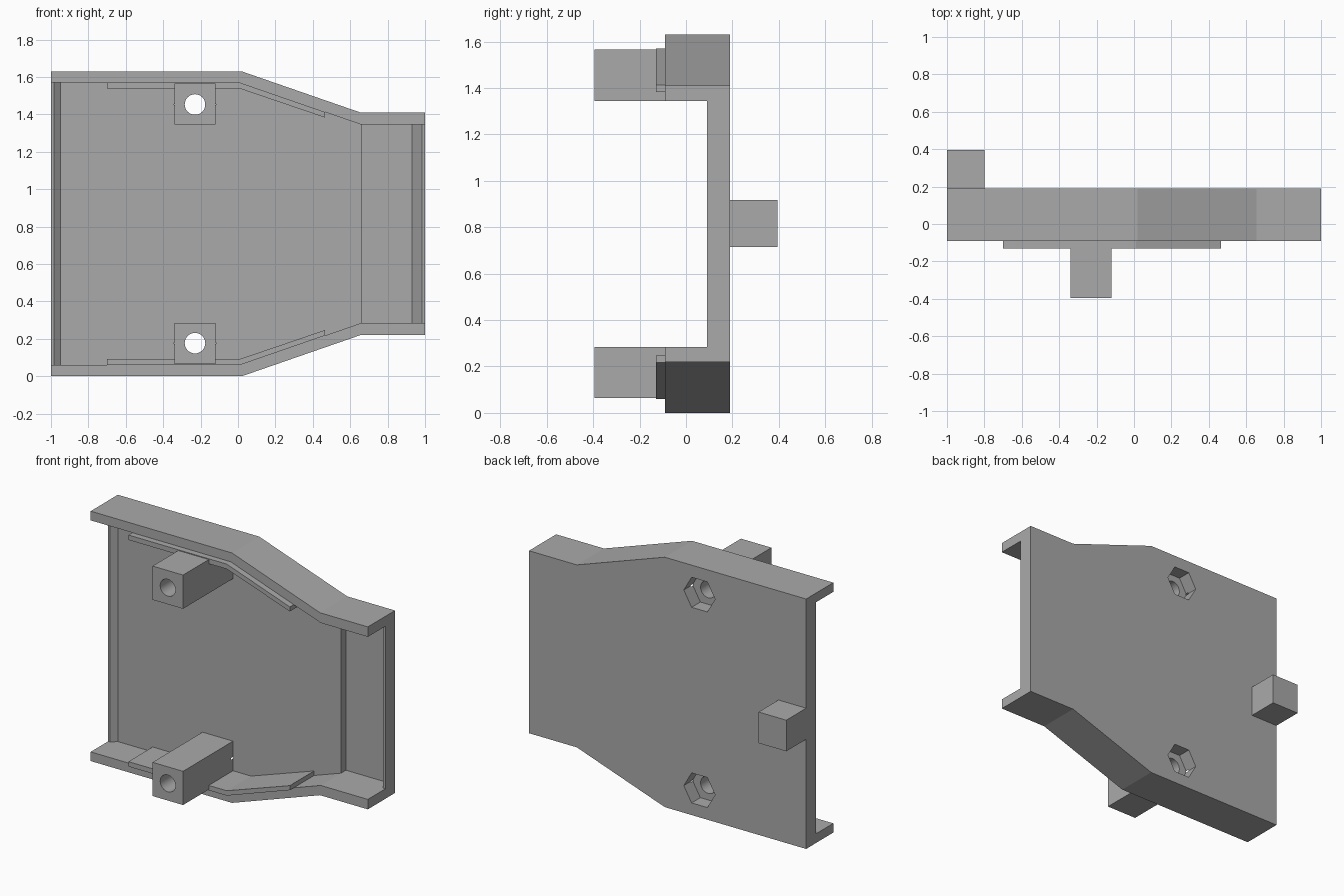
import bpy, bmesh
from math import cos, sin, pi, radians

if "Cube" in bpy.data.objects:
    bpy.data.objects.remove(bpy.data.objects["Cube"], do_unlink=True)

HEIGHT = 1.63
MID = HEIGHT / 2

grey = bpy.data.materials.new("plain grey")
grey.use_nodes = True
grey.diffuse_color = (0.4, 0.4, 0.4, 1)
grey.node_tree.nodes["Principled BSDF"].inputs["Base Color"].default_value = grey.diffuse_color


def prism(name, points, lo, hi, axis="Y"):
    """Extrude a flat outline: (x, z) along Y or (x, y) along Z."""
    bm = bmesh.new()
    place = (lambda p, t: (p[0], t, p[1])) if axis == "Y" else (lambda p, t: (p[0], p[1], t))
    ends = [[bm.verts.new(place(p, t)) for p in points] for t in (lo, hi)]
    bm.faces.new(ends[0])
    bm.faces.new(ends[1][::-1])
    n = len(points)
    for i in range(n):
        j = (i + 1) % n
        bm.faces.new((ends[0][j], ends[0][i], ends[1][i], ends[1][j]))
    bmesh.ops.recalc_face_normals(bm, faces=bm.faces)
    mesh = bpy.data.meshes.new(name)
    bm.to_mesh(mesh)
    bm.free()
    mesh.materials.append(grey)
    obj = bpy.data.objects.new(name, mesh)
    bpy.context.collection.objects.link(obj)
    return obj


def rect(x0, x1, z0, z1):
    return [(x0, z0), (x1, z0), (x1, z1), (x0, z1)]


def ring(x, z, radius, sides):
    return [(x + radius * cos(2 * pi * i / sides), z + radius * sin(2 * pi * i / sides))
            for i in range(sides)]


def activate(obj):
    bpy.ops.object.select_all(action="DESELECT")
    obj.select_set(True)
    bpy.context.view_layer.objects.active = obj


def boolean(obj, tool, operation="DIFFERENCE"):
    activate(obj)
    mod = obj.modifiers.new("cut", "BOOLEAN")
    mod.object, mod.operation, mod.solver = tool, operation, "EXACT"
    bpy.ops.object.modifier_apply(modifier=mod.name)


def flip(points):
    return [(x, HEIGHT - z) for x, z in points]


def mirrored(top):
    """Close an upper edge with its mirror image below."""
    return top + flip(top)[::-1]


# Tray: tapered outline hollowed by a stepped floor with sloped end lips
tray = prism("tray", mirrored([(-1, 1.63), (0.02, 1.63), (0.655, 1.41), (1, 1.41)]), -0.09, 0.19)
cavity = prism("cavity_cutter", mirrored([(-1.2, 1.57), (0.01, 1.57), (0.66, 1.345), (1.2, 1.345)]),
               -0.3, 0.3)
floor = prism("floor_cutter", [(-1.1, -0.2), (-1.1, 0.09), (-0.985, 0.09), (-0.95, 0.12),
                               (0.66, 0.12), (0.66, 0.17), (0.93, 0.17), (0.985, 0.09),
                               (1.1, 0.09), (1.1, -0.2)], -0.1, HEIGHT + 0.1, "Z")
boolean(cavity, floor, "INTERSECT")
boolean(tray, cavity)
cutters = [cavity, floor]

# Liner strips and screw posts, above and below
strip = [(-0.7, 1.57), (0.01, 1.57), (0.465, 1.4125), (0.465, 1.383), (0.01, 1.538), (-0.7, 1.538)]
post = rect(-0.34, -0.12, 1.345, 1.565)
for side, place in (("upper", lambda p: p), ("lower", flip)):
    liner = prism(side + "_liner_strip", place(strip), -0.13, 0.125)
    boss = prism(side + "_screw_post", place(post), -0.395, 0.13)
    bore = prism("bore_cutter", place(ring(-0.23, 1.453, 0.055, 32)), -0.6, 0.6)
    pocket = prism("nut_cutter", place(ring(-0.23, 1.453, 0.113, 6)), 0.1, 0.4)
    for part in (tray, boss):
        boolean(part, bore)
    for part in (tray, boss, liner):
        boolean(part, pocket)
    cutters += [bore, pocket]
    activate(boss)
    bpy.ops.object.shade_smooth_by_angle(angle=radians(30))

# Catch block on the back
prism("rear_catch", rect(-1, -0.8, 0.715, 0.918), 0.19, 0.395)

for cutter in cutters:
    bpy.data.objects.remove(cutter, do_unlink=True)
